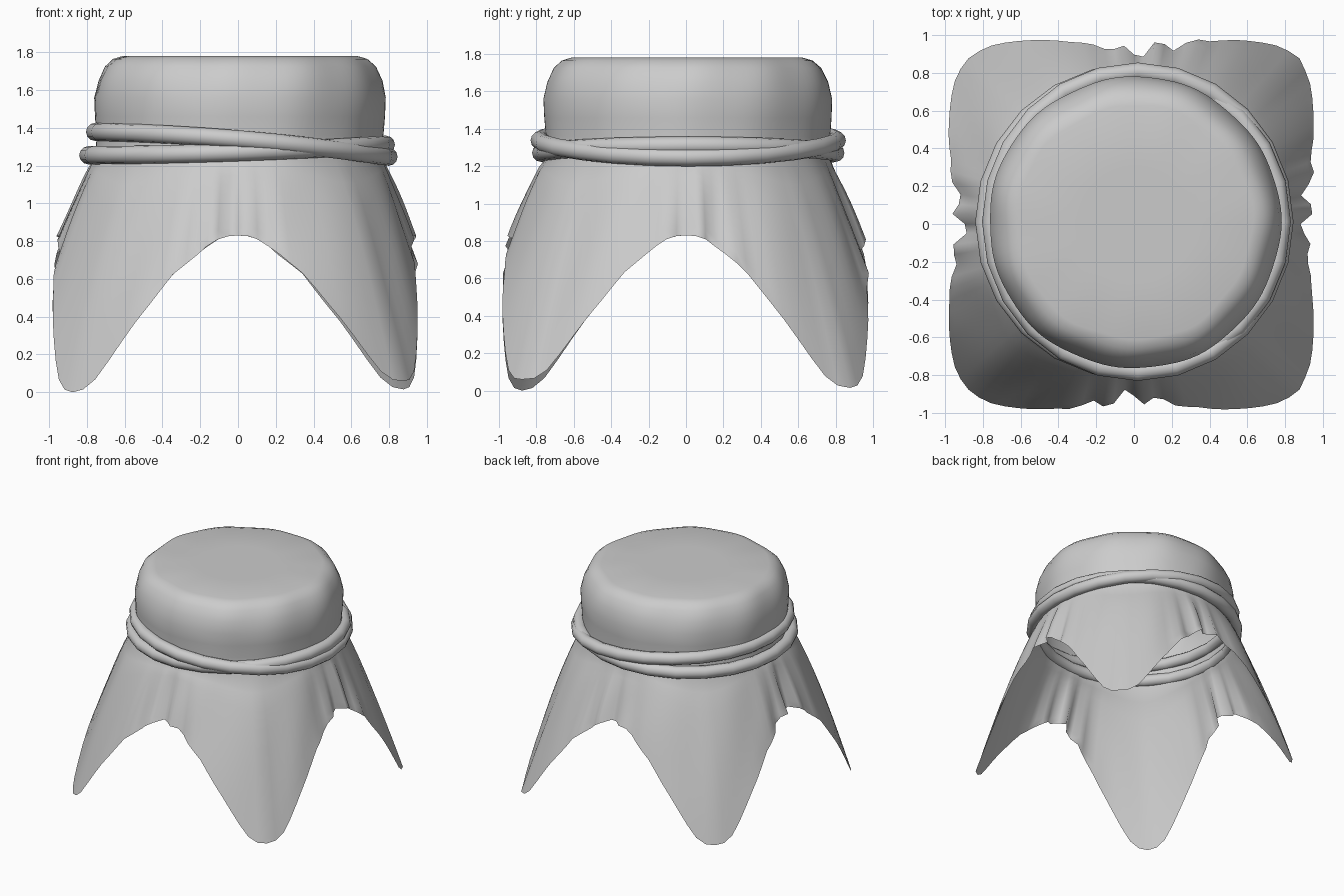
import bpy, bmesh
from math import sin, cos, pi, exp, degrees

if "Cube" in bpy.data.objects:
    bpy.data.objects.remove(bpy.data.objects["Cube"])

N = 112          # segments round the cloth
M = 9            # rows in the skirt

# hem described over one eighth: degrees from side middle, radius, height
HEM = [(0, .915, .83), (5, .925, .825), (11, .965, .76), (20, 1.035, .62),
       (30, 1.13, .36), (38, 1.21, .11), (41, 1.23, .055), (45, 1.24, .045)]
# offsets of the gathers: right, back, left, front
GATHER = [.08, -.10, .0, -.05]
# how far each side's hem is pulled in
PULL = [.045, .01, .0, .0]
# small height change of each corner: back right, back left, front left, front right
CORNER = [-.03, .0, -.045, .015]
# cap profile (radius, height)
CAP = [(.3, 1.78), (.62, 1.78), (.67, 1.765), (.715, 1.725), (.75, 1.65),
       (.772, 1.56), (.768, 1.46), (.76, 1.36), (.762, 1.24)]


def hem(a):
    d = degrees(a) % 90
    d = min(d, 90 - d)
    for (d0, r0, z0), (d1, r1, z1) in zip(HEM, HEM[1:]):
        if d <= d1:
            f = (d - d0) / (d1 - d0)
            return r0 + (r1 - r0) * f, z0 + (z1 - z0) * f, d / 45


def gather(a):
    """Pleats bunched at the middle of each side, plus the inward pull."""
    k = round(a / (pi / 2)) % 4
    e = (a - k * pi / 2 + pi) % (2 * pi) - pi
    d = e - GATHER[k]
    pull = PULL[k] * sin(min(1, abs(e) / .5) * pi / 2) * max(0, cos(2 * e)) ** .5
    return .045 * exp(-(d / .22) ** 2) * cos(d * 32 + k) - pull


def link(name, bm):
    bmesh.ops.recalc_face_normals(bm, faces=bm.faces)
    me = bpy.data.meshes.new(name)
    bm.to_mesh(me)
    bm.free()
    ob = bpy.data.objects.new(name, me)
    bpy.context.collection.objects.link(ob)
    for p in me.polygons:
        p.use_smooth = True
    return ob


def bridge(bm, a, b):
    n = len(a)
    for i in range(n):
        bm.faces.new((a[i], b[i], b[(i + 1) % n], a[(i + 1) % n]))


# cloth cover: flat top, rounded shoulder, four hanging corners
bm = bmesh.new()
rings = []
for j, (r, z) in enumerate(CAP):
    ring = []
    for i in range(N):
        a = 2 * pi * i / N
        w = .006 * sin(5 * a + 1) + .006 * sin(11 * a + j * .3)
        rr = r + (w if j else 0) * (1 if j < 5 else .5)
        ring.append(bm.verts.new((rr * cos(a) + .005, rr * sin(a) + .008, z)))
    rings.append(ring)
for j in range(1, M + 1):
    t = j / M
    ring = []
    for i in range(N):
        a = 2 * pi * i / N
        R, Z, c = hem(a)
        Z += CORNER[int(a / (pi / 2)) % 4] * c ** 2 * sin(2 * (a % (pi / 2)))
        r = .762 + (R - .762) * t ** (.9 - .08 * c)
        r += gather(a) * t ** .9 + .006 * sin(13 * a + 2 * t) * sin(pi * t)
        z = 1.24 + (Z - 1.24) * t
        ring.append(bm.verts.new((r * cos(a), r * sin(a), max(z, 0))))
    rings.append(ring)
bm.faces.new(rings[0])
for a, b in zip(rings, rings[1:]):
    bridge(bm, a, b)
link("cloth_cover", bm)


# tie band: two tilted, bowed loops crossing at the front and back right
def loop(name, cx, rx, ry, z, tilt, bow, tube=.048, n=24, s=12):
    bm = bmesh.new()
    secs = []
    for i in range(n):
        a = 2 * pi * i / n
        secs.append([bm.verts.new((cx + (rx + tube * cos(b)) * cos(a),
                                   .012 + (ry + tube * cos(b)) * sin(a),
                                   z + tilt * cos(a) + bow * sin(a) ** 2 + tube * sin(b)))
                     for b in (2 * pi * k / s for k in range(s))])
    for i in range(n):
        bridge(bm, secs[i], secs[(i + 1) % n])
    return link(name, bm)


loop("upper_band_loop", .02, .777, .795, 1.313, -.066, .025)
loop("lower_band_loop", -.005, .788, .787, 1.283, .028, -.012)
